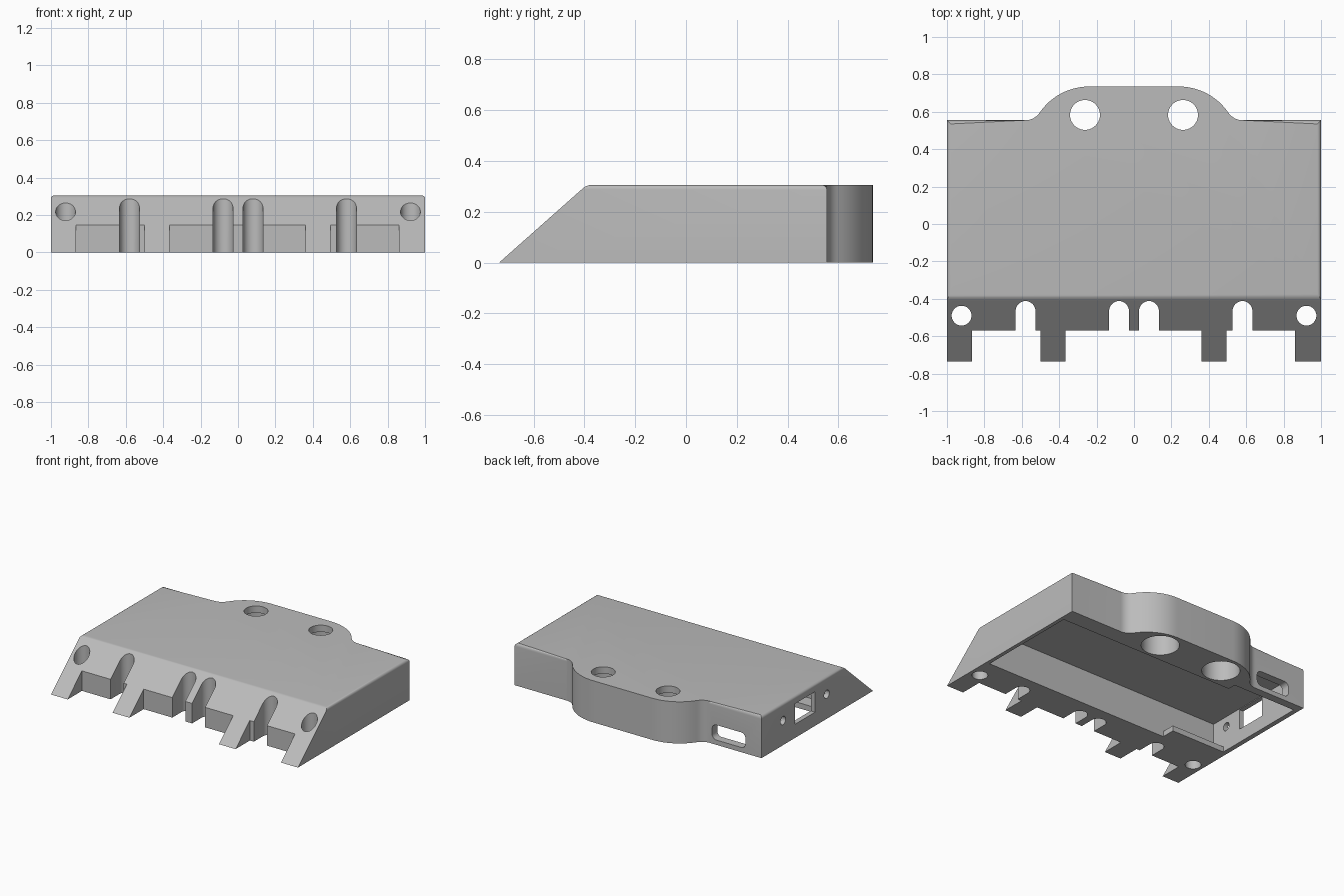
import bpy, bmesh, math
from mathutils import Matrix

if "Cube" in bpy.data.objects:
    bpy.data.objects.remove(bpy.data.objects["Cube"], do_unlink=True)

HEIGHT = 0.305
CEILING = 0.255

grey = bpy.data.materials.new("plain_grey")
grey.use_nodes = True
grey.diffuse_color = (0.5, 0.5, 0.5, 1)
grey.node_tree.nodes["Principled BSDF"].inputs["Base Color"].default_value = (0.5, 0.5, 0.5, 1)


def arc(cx, cy, r, a0, a1, n):
    """Points along an arc, angles in degrees."""
    angles = [math.radians(a0 + (a1 - a0) * i / n) for i in range(n + 1)]
    return [(cx + r * math.cos(a), cy + r * math.sin(a)) for a in angles]


def circle(cx, cy, r):
    return arc(cx, cy, r, 0, 360, 40)[:-1]


def rect(x0, x1, y0, y1):
    return [(x0, y0), (x1, y0), (x1, y1), (x0, y1)]


def rounded_rect(x0, x1, y0, y1, r):
    return (arc(x0 + r, y0 + r, r, 180, 270, 6) + arc(x1 - r, y0 + r, r, 270, 360, 6)
            + arc(x1 - r, y1 - r, r, 0, 90, 6) + arc(x0 + r, y1 - r, r, 90, 180, 6))


def prism(name, pts, z0, z1, matrix=None, shape=None):
    """Extrude a counter-clockwise outline from z0 to z1."""
    bm = bmesh.new()
    low = [bm.verts.new((x, y, z0)) for x, y in pts]
    high = [bm.verts.new((x, y, z1)) for x, y in pts]
    bm.faces.new(low[::-1])
    bm.faces.new(high)
    for i in range(len(pts)):
        j = (i + 1) % len(pts)
        bm.faces.new((low[i], low[j], high[j], high[i]))
    if shape:
        shape(bm, high)
    if matrix:
        bm.transform(matrix)
    bmesh.ops.recalc_face_normals(bm, faces=bm.faces)
    mesh = bpy.data.meshes.new(name)
    bm.to_mesh(mesh)
    bm.free()
    mesh.materials.append(grey)
    obj = bpy.data.objects.new(name, mesh)
    bpy.context.collection.objects.link(obj)
    return obj


def activate(obj):
    bpy.ops.object.select_all(action="DESELECT")
    obj.select_set(True)
    bpy.context.view_layer.objects.active = obj


def cut(pts, z0, z1, matrix=None):
    """Subtract a prism from the housing."""
    cutter = prism("cutter", pts, z0, z1, matrix)
    cutter.hide_render = True
    mod = housing.modifiers.new("cut", "BOOLEAN")
    mod.operation = "DIFFERENCE"
    mod.solver = "EXACT"
    mod.object = cutter
    activate(housing)
    bpy.ops.object.modifier_apply(modifier=mod.name)
    bpy.data.objects.remove(cutter, do_unlink=True)


def slope_and_round(bm, high):
    # Lean the front back into a ramp, then round the upper rim
    for v in high:
        if v.co.y < -0.5:
            v.co.y = -0.395
    top = set(high)
    rim = [e for e in bm.edges if e.verts[0] in top and e.verts[1] in top]
    bmesh.ops.bevel(bm, geom=rim, offset=0.02, offset_type="OFFSET",
                    segments=4, profile=0.5, affect="EDGES")


# Housing outline with the rounded rear bulge
half = ([(1, -0.735), (1, 0.555)] + arc(0.58, 0.646, 0.091, -90, -145.8, 8)
        + arc(0.24, 0.415, 0.32, 34.2, 90, 12)[1:])
outline = half + [(-x, y) for x, y in reversed(half)]
housing = prism("housing", outline, 0, HEIGHT, shape=slope_and_round)

# Hollow underside, stepped further back at one end
cut([(-0.965, -0.33), (0.972, -0.33), (0.972, 0.434), (-0.455, 0.434),
     (-0.455, 0.495), (-0.965, 0.495)], -0.1, CEILING)

# Notches between the front teeth
for x0, x1 in ((-0.865, -0.5), (-0.365, 0.36), (0.495, 0.862)):
    cut(rect(x0, x1, -0.9, -0.57), -0.1, 0.5)

# Round-ended upright slots in the ramp
for x in (-0.58, -0.08, 0.08, 0.58):
    u_shape = arc(x, -0.465, 0.053, 0, 180, 20) + [(x - 0.053, -0.9), (x + 0.053, -0.9)]
    cut(u_shape, -0.1, 0.5)

# Corner holes and counterbored rear holes
for side in (-1, 1):
    cut(circle(side * 0.922, -0.49, 0.053), -0.1, 0.5)
    cut(circle(side * 0.262, 0.583, 0.127), -0.1, CEILING)
    cut(circle(side * 0.262, 0.583, 0.08), 0.1, 0.5)

# Rear port: outline drawn in x and z, pushed along y
to_back = Matrix.Rotation(math.radians(90), 4, "X")
cut(rounded_rect(-0.87, -0.6, 0.035, 0.145, 0.035), -0.7, -0.45, to_back)

# Side window and its two screw holes: outline drawn in y and z, pushed along x
to_side = Matrix(((0, 0, 1, 0), (1, 0, 0, 0), (0, 1, 0, 0), (0, 0, 0, 1)))
cut(rect(-0.065, 0.17, 0.1, 0.255 - 0.005), -1.1, -0.9, to_side)
for y in (-0.2, 0.305):
    cut(circle(y, 0.18, 0.03), -1.1, -0.9, to_side)

# Low ledge inside the hollow
ledge = prism("inner_ledge", rect(-0.97, -0.53, -0.335, -0.23), 0, 0.04)

# Smooth shading on curves only
activate(housing)
bpy.ops.object.shade_smooth_by_angle(angle=math.radians(30))
